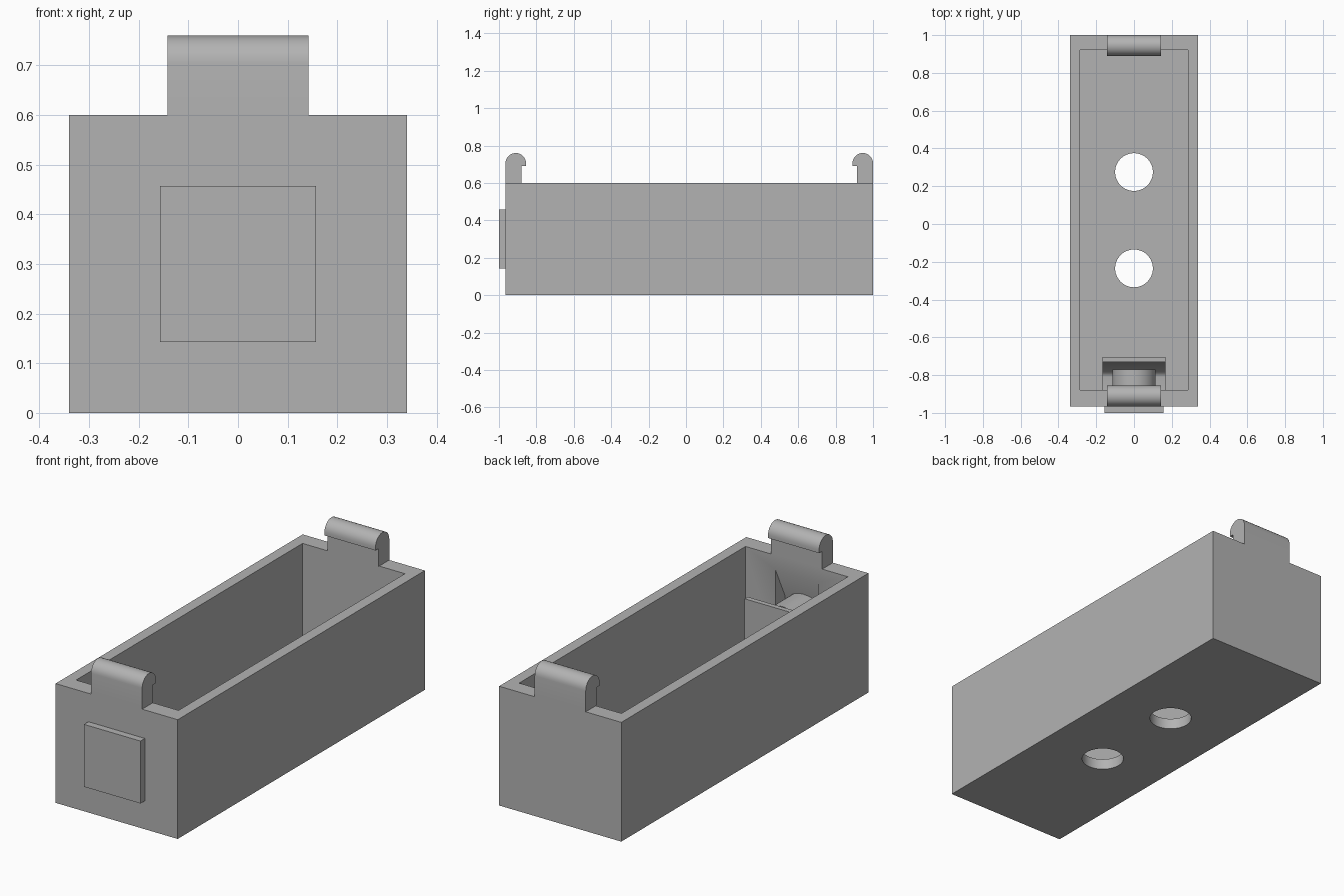
import bpy, bmesh, math
from mathutils import Matrix

cube = bpy.data.objects.get("Cube")
if cube:
    bpy.data.objects.remove(cube, do_unlink=True)

grey = bpy.data.materials.new("plain grey")
grey.use_nodes = True
grey.diffuse_color = (0.45, 0.45, 0.45, 1)
grey.node_tree.nodes["Principled BSDF"].inputs["Base Color"].default_value = grey.diffuse_color


def finish(name, bm):
    bmesh.ops.recalc_face_normals(bm, faces=bm.faces)
    mesh = bpy.data.meshes.new(name)
    bm.to_mesh(mesh)
    bm.free()
    mesh.materials.append(grey)
    obj = bpy.data.objects.new(name, mesh)
    bpy.context.collection.objects.link(obj)
    return obj


def box(name, x, y0, y1, z0, z1):
    return extrude(name, x, [(y0, z0), (y1, z0), (y1, z1), (y0, z1)])


def extrude(name, x, profile):
    """Extrude a side profile of (y, z) points from -x to x."""
    bm = bmesh.new()
    face = bm.faces.new([bm.verts.new((-x, y, z)) for y, z in profile])
    new = bmesh.ops.extrude_face_region(bm, geom=[face])["geom"]
    verts = [v for v in new if isinstance(v, bmesh.types.BMVert)]
    bmesh.ops.translate(bm, verts=verts, vec=(2 * x, 0, 0))
    return finish(name, bm)


def cylinder(name, radius, depth, location, rotation=0):
    bm = bmesh.new()
    matrix = Matrix.Translation(location) @ Matrix.Rotation(rotation, 4, "X")
    bmesh.ops.create_cone(bm, cap_ends=True, segments=48, radius1=radius,
                          radius2=radius, depth=depth, matrix=matrix)
    return finish(name, bm)


def smooth(obj):
    bpy.ops.object.select_all(action="DESELECT")
    obj.select_set(True)
    bpy.context.view_layer.objects.active = obj
    bpy.ops.object.shade_smooth_by_angle(angle=math.radians(30))


def arc(cy, cz, ry, rz, start, end, steps=14):
    angles = [math.radians(start + (end - start) * i / steps) for i in range(steps + 1)]
    return [(cy + ry * math.cos(a), cz + rz * math.sin(a)) for a in angles]


# Open box with two drain holes and a sloped recess inside the front wall
body = box("open_box", 0.34, -0.965, 1.0, 0, 0.6)
cutters = [
    box("cavity_cutter", 0.285, -0.88, 0.92, 0.055, 0.8),
    cylinder("rear_hole_cutter", 0.1, 0.4, (0, 0.275, 0)),
    cylinder("front_hole_cutter", 0.1, 0.4, (0, -0.235, 0)),
    extrude("recess_cutter", 0.118, [(-0.86, 0.526), (-0.88, 0.526), (-0.955, 0.37),
                                     (-0.955, 0.17), (-0.86, 0.17)]),
]
for cutter in cutters:
    mod = body.modifiers.new(cutter.name, "BOOLEAN")
    mod.operation = "DIFFERENCE"
    mod.solver = "EXACT"
    mod.object = cutter
bpy.context.view_layer.objects.active = body
for cutter in cutters:
    bpy.ops.object.modifier_apply(modifier=cutter.name)
    bpy.data.objects.remove(cutter, do_unlink=True)
smooth(body)

# Hooked clips at both ends, with rounded heads turned inward
for name, outer, inward in (("front_clip", -0.965, 1), ("rear_clip", 1.0, -1)):
    side = [(0, 0.6), (0.085, 0.6), (0.085, 0.69), (0.11, 0.69)]
    side += arc(0.055, 0.705, 0.055, 0.055, 0, 180)
    smooth(extrude(name, 0.142, [(outer + inward * y, z) for y, z in side]))

# Square push plate on the front
box("push_plate", 0.157, -1.0, -0.965, 0.143, 0.457)

# Round stem behind the plate
smooth(cylinder("push_stem", 0.115, 0.185, (0, -0.8625, 0.3), math.pi / 2))

# Scooped holder standing behind the stem
scoop = arc(-0.81, 0.435, 0.08, 0.28, 0, -90)
smooth(extrude("stem_holder", 0.167, [(-0.88, 0.055), (-0.705, 0.055), (-0.705, 0.435)]
               + scoop + [(-0.88, 0.155)]))
